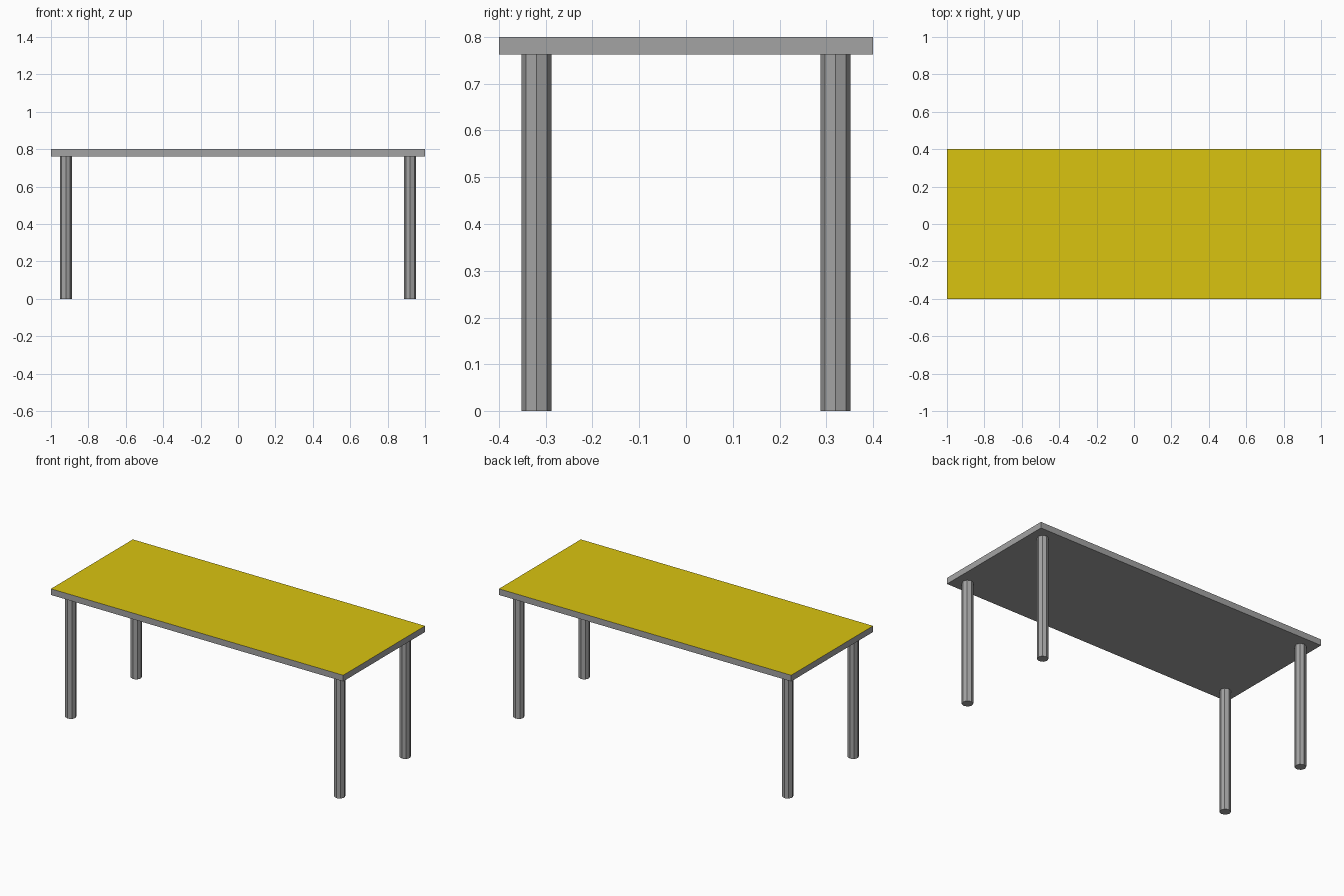
import bpy
import math

if "Cube" in bpy.data.objects:
    bpy.data.objects.remove(bpy.data.objects["Cube"])


def material(name, rgb):
    m = bpy.data.materials.new(name)
    m.diffuse_color = (*rgb, 1.0)
    m.use_nodes = True
    m.node_tree.nodes["Principled BSDF"].inputs["Base Color"].default_value = m.diffuse_color
    return m


grey = material("grey", (0.37, 0.37, 0.37))
yellow = material("yellow", (0.70, 0.55, 0.005))

HEIGHT, THICK = 0.80, 0.038
UNDERSIDE = HEIGHT - THICK

# Table top: grey slab with a yellow upper face
bpy.ops.mesh.primitive_cube_add(size=1, location=(0, 0, HEIGHT - THICK / 2))
top = bpy.context.object
top.name = "table_top"
top.scale = (2.0, 0.8, THICK)
bpy.ops.object.transform_apply(location=False, rotation=False, scale=True)
top.data.materials.append(grey)
top.data.materials.append(yellow)
for face in top.data.polygons:
    face.material_index = 1 if face.normal.z > 0.5 else 0

# Four eight-sided legs, set in from the corners
for x_name, x in (("left", -0.92), ("right", 0.92)):
    for y_name, y in (("front", -0.32), ("back", 0.32)):
        bpy.ops.mesh.primitive_cylinder_add(
            vertices=8, radius=0.032, depth=UNDERSIDE,
            location=(x, y, UNDERSIDE / 2))
        leg = bpy.context.object
        leg.name = f"{y_name}_{x_name}_leg"
        leg.data.materials.append(grey)
